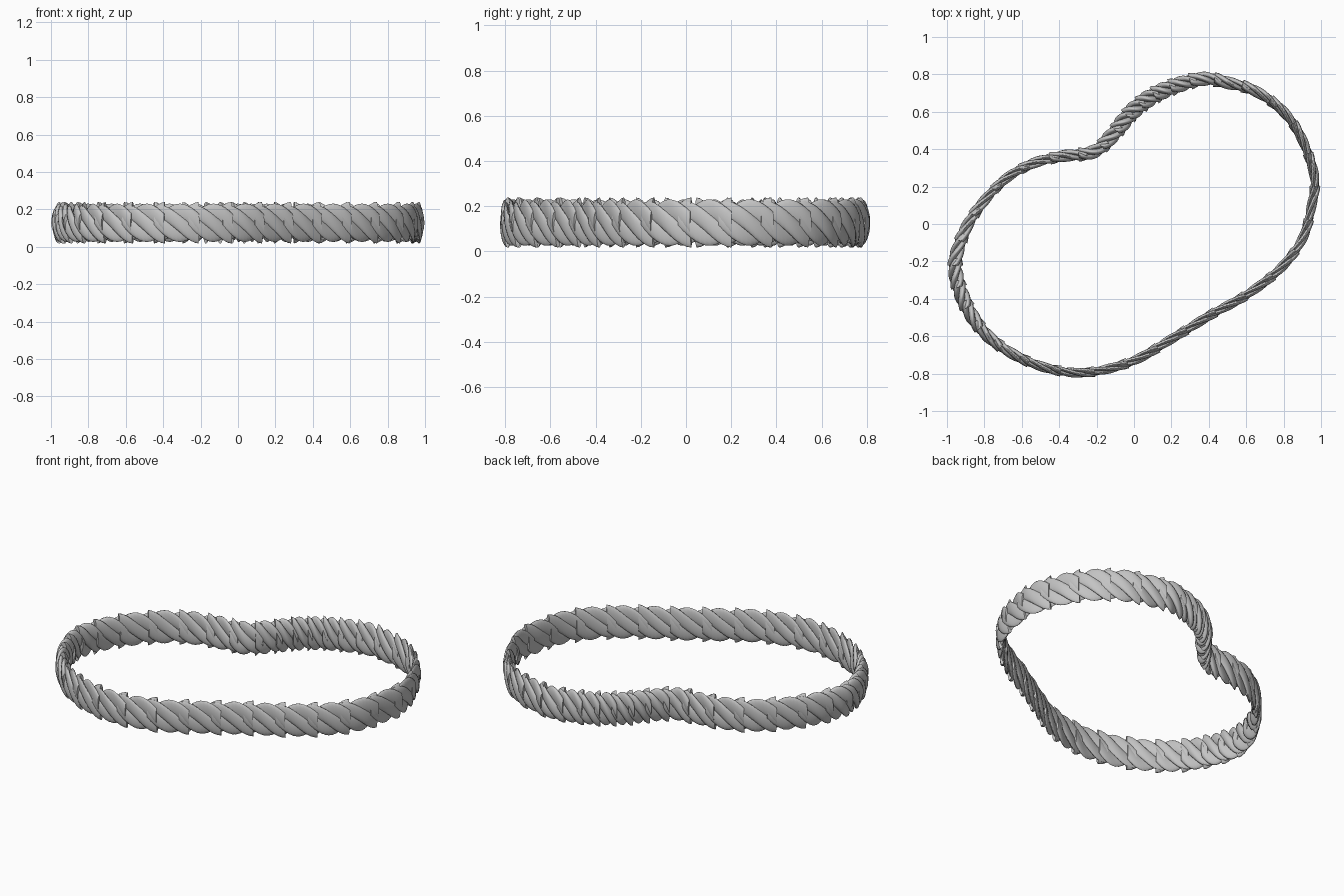
import bpy, bmesh, math
from mathutils import Vector

cube = bpy.data.objects.get("Cube")
if cube:
    bpy.data.objects.remove(cube)

mat = bpy.data.materials.new("plain grey")
mat.use_nodes = True
grey = (0.55, 0.55, 0.55, 1)
mat.diffuse_color = grey
mat.node_tree.nodes["Principled BSDF"].inputs["Base Color"].default_value = grey

# Centre line of the loop, anticlockwise from above
PATH = [(-.22, -.79), (0, -.73), (.2, -.615), (.42, -.48), (.6, -.38), (.78, -.24),
        (.9, -.08), (.95, .1), (.965, .25), (.9, .45), (.8, .6), (.65, .71),
        (.5, .755), (.36, .775), (.15, .71), (0, .61), (-.12, .47), (-.22, .385),
        (-.4, .36), (-.55, .32), (-.7, .23), (-.85, .06), (-.93, -.1),
        (-.955, -.25), (-.895, -.44), (-.78, -.6), (-.6, -.72), (-.4, -.785)]
BACK, LEFT_END = Vector((.08, .6)), Vector((-.9, -.35))
STRANDS, AROUND, RINGS = 4, 20, 13


def spline(points, steps=24):
    """Dense closed curve through the points."""
    p = [Vector(q) for q in points]
    n, out = len(p), []
    for i in range(n):
        a, b, c, d = p[i - 1], p[i], p[(i + 1) % n], p[(i + 2) % n]
        for k in range(steps):
            t = k / steps
            out.append((2 * b + (c - a) * t + (2 * a - 5 * b + 4 * c - d) * t**2
                        + (3 * b - a - 3 * c + d) * t**3) / 2)
    return out


line = spline(PATH)
dist = [0]
for a, b in zip(line, line[1:] + line[:1]):
    dist.append(dist[-1] + (b - a).length)
total = dist[-1]


def at(s):
    """Point on the loop at a given length."""
    s %= total
    lo, hi = 0, len(line)
    while hi - lo > 1:
        mid = (lo + hi) // 2
        lo, hi = (mid, hi) if dist[mid] <= s else (lo, mid)
    f = (s - dist[lo]) / (dist[lo + 1] - dist[lo])
    return line[lo].lerp(line[(lo + 1) % len(line)], f)


def bunching(p):
    """One where the twists are squeezed together, zero where they are stretched."""
    return max(math.exp(-((p - BACK).length / .45) ** 2),
               .7 * math.exp(-((p - LEFT_END).length / .35) ** 2))


def add_strand(bm, start, length, phase):
    """One strand wound round the flattened band, thicker toward its far tip."""
    rings = []
    for j in range(RINGS):
        t = j / (RINGS - 1)
        s = start + length * (1.3 * t - .25)
        c = at(s)
        thick = .027 + .022 * bunching(c)
        tangent = (at(s + .04) - at(s - .04)).normalized()
        out = Vector((tangent.y, -tangent.x))
        turn = phase + math.pi * 1.1 * (t - 1)
        centre = Vector((math.sin(turn), math.cos(turn))) * (.5 + .08 * t)
        radius = .38 + .1 * t
        ring = []
        for k in range(AROUND):
            ang = turn + 2 * math.pi * k / AROUND
            u = centre + radius * Vector((math.sin(ang), math.cos(ang)))
            side = out * (thick * u.x)
            ring.append(bm.verts.new((c.x + side.x, c.y + side.y, .128 + .105 * u.y)))
        rings.append(ring)
    for a, b in zip(rings, rings[1:]):
        for k in range(AROUND):
            m = (k + 1) % AROUND
            bm.faces.new((a[k], a[m], b[m], b[k]))
    bm.faces.new(rings[0][::-1])
    bm.faces.new(rings[-1])


# Lay twists end to end, then fit them exactly to the loop
lengths, s = [], 0
while s < total:
    lengths.append(.185 - .095 * bunching(at(s)))
    s += lengths[-1]
fit = total / s

bm = bmesh.new()
s = 0
for length in lengths:
    for i in range(STRANDS):
        add_strand(bm, s, length * fit, 2 * math.pi * i / STRANDS)
    s += length * fit
bmesh.ops.recalc_face_normals(bm, faces=bm.faces)
mesh = bpy.data.meshes.new("twisted_band")
bm.to_mesh(mesh)
bm.free()
mesh.materials.append(mat)
band = bpy.data.objects.new("twisted_band", mesh)
bpy.context.collection.objects.link(band)
bpy.context.view_layer.objects.active = band
band.select_set(True)
bpy.ops.object.shade_smooth_by_angle(angle=math.radians(45))
